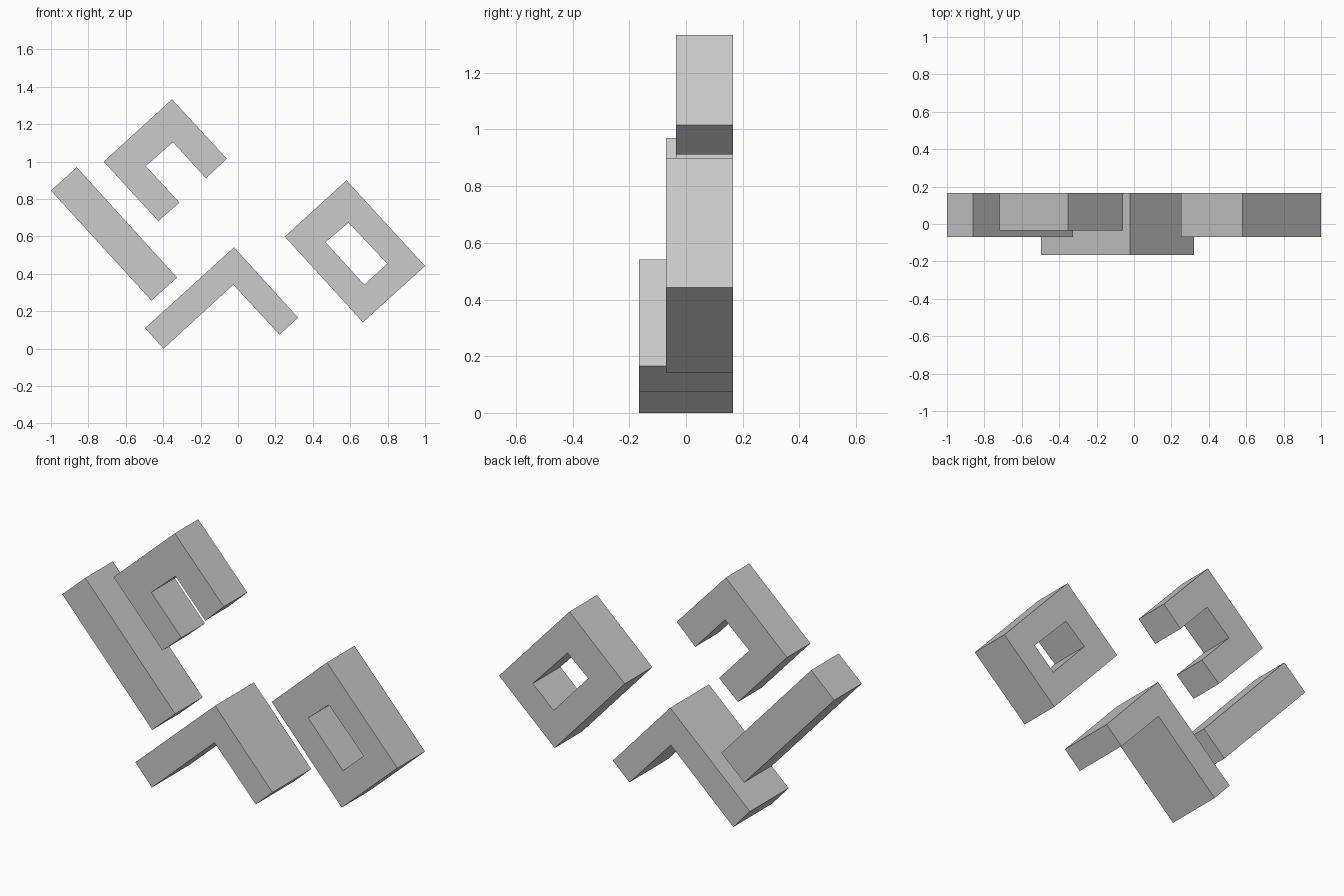
import bpy
import bmesh

cube = bpy.data.objects.get("Cube")
if cube:
    bpy.data.objects.remove(cube, do_unlink=True)

# One plain grey for every block
grey = bpy.data.materials.new("plain_grey")
grey.use_nodes = True
colour = (0.6, 0.6, 0.6, 1)
grey.diffuse_color = colour
grey.node_tree.nodes["Principled BSDF"].inputs["Base Color"].default_value = colour

BACK = 0.165


def block(name, front, *loops):
    """Fill closed x-z outlines (later loops are holes) and thicken from front to BACK."""
    bm = bmesh.new()
    for loop in loops:
        verts = [bm.verts.new((x, (front + BACK) / 2, z)) for x, z in loop]
        for i, v in enumerate(verts):
            bm.edges.new((verts[i - 1], v))
    bmesh.ops.triangle_fill(bm, edges=bm.edges[:], use_beauty=True, normal=(0, -1, 0))
    bmesh.ops.recalc_face_normals(bm, faces=bm.faces[:])
    mesh = bpy.data.meshes.new(name)
    bm.to_mesh(mesh)
    bm.free()
    mesh.materials.append(grey)
    obj = bpy.data.objects.new(name, mesh)
    bpy.context.collection.objects.link(obj)
    mod = obj.modifiers.new("depth", "SOLIDIFY")
    mod.thickness = BACK - front
    mod.offset = 0
    return obj


# Straight slanted bar
block("straight_bar", -0.07,
      [(-0.862, 0.97), (-0.326, 0.38), (-0.463, 0.257), (-1, 0.845)])

# Three-sided bracket, open towards the lower right
block("open_bracket", -0.035,
      [(-0.353, 1.333), (-0.06, 1.016), (-0.171, 0.911), (-0.348, 1.104),
       (-0.493, 0.977), (-0.313, 0.781), (-0.426, 0.682), (-0.718, 1.0)])

# Right-angled corner piece, the deepest block
block("corner_piece", -0.165,
      [(-0.021, 0.542), (0.321, 0.166), (0.222, 0.075), (-0.025, 0.342),
       (-0.398, 0), (-0.497, 0.11)])

# Rectangular frame with a window through it
block("rectangular_frame", -0.07,
      [(0.58, 0.9), (1, 0.442), (0.668, 0.141), (0.25, 0.599)],
      [(0.591, 0.674), (0.798, 0.454), (0.675, 0.342), (0.468, 0.57)])
